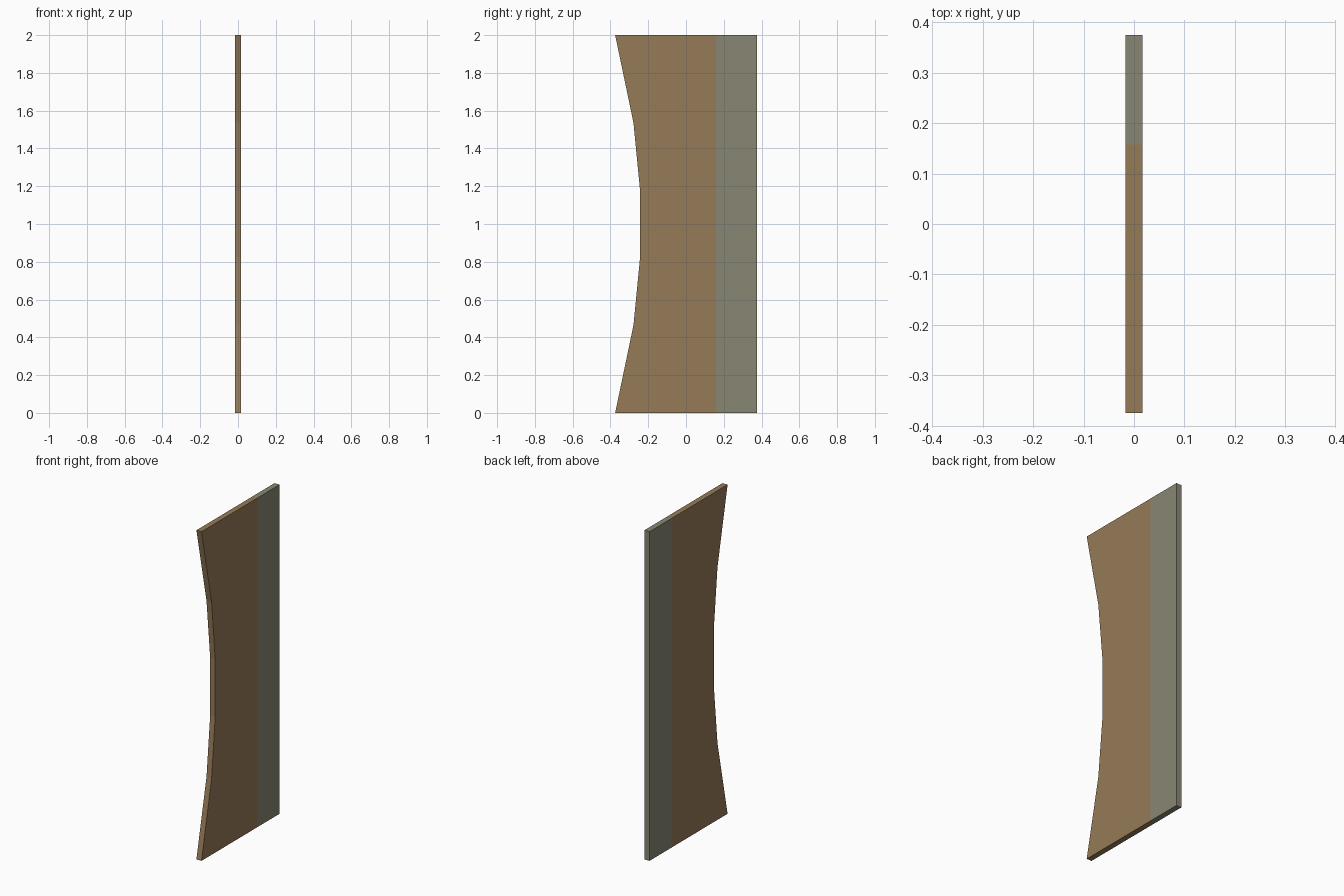
import bpy, bmesh

if "Cube" in bpy.data.objects:
    bpy.data.objects.remove(bpy.data.objects["Cube"])

HALF_THICK = 0.017
BACK_Y, SEAM_Y = 0.375, 0.158


def material(name, rgb):
    m = bpy.data.materials.new(name)
    m.diffuse_color = (*rgb, 1.0)
    m.use_nodes = True
    m.node_tree.nodes["Principled BSDF"].inputs["Base Color"].default_value = m.diffuse_color
    return m


# Side profile: hollow front edge mirrored about mid height, straight back edge
lower = [(-0.375, 0.0), (-0.278, 0.465), (-0.243, 0.825)]
upper = [(y, 2.0 - z) for y, z in reversed(lower)]
profile = lower + upper + [(BACK_Y, 2.0), (BACK_Y, 0.0)]

# Extrude the profile across the thickness
bm = bmesh.new()
face = bm.faces.new([bm.verts.new((-HALF_THICK, y, z)) for y, z in profile])
ext = bmesh.ops.extrude_face_region(bm, geom=[face])
verts = [g for g in ext["geom"] if isinstance(g, bmesh.types.BMVert)]
bmesh.ops.translate(bm, verts=verts, vec=(2 * HALF_THICK, 0, 0))

# Cut the seam of the grey back strip
bmesh.ops.bisect_plane(bm, geom=bm.verts[:] + bm.edges[:] + bm.faces[:],
                       plane_co=(0, SEAM_Y, 0), plane_no=(0, 1, 0))
bmesh.ops.recalc_face_normals(bm, faces=bm.faces[:])
for f in bm.faces:
    f.material_index = 1 if f.calc_center_median().y > SEAM_Y else 0

mesh = bpy.data.meshes.new("curved_panel")
bm.to_mesh(mesh)
bm.free()
mesh.materials.append(material("brown wood", (0.305, 0.198, 0.098)))
mesh.materials.append(material("grey strip", (0.250, 0.242, 0.174)))
panel = bpy.data.objects.new("curved_panel", mesh)
bpy.context.collection.objects.link(panel)
